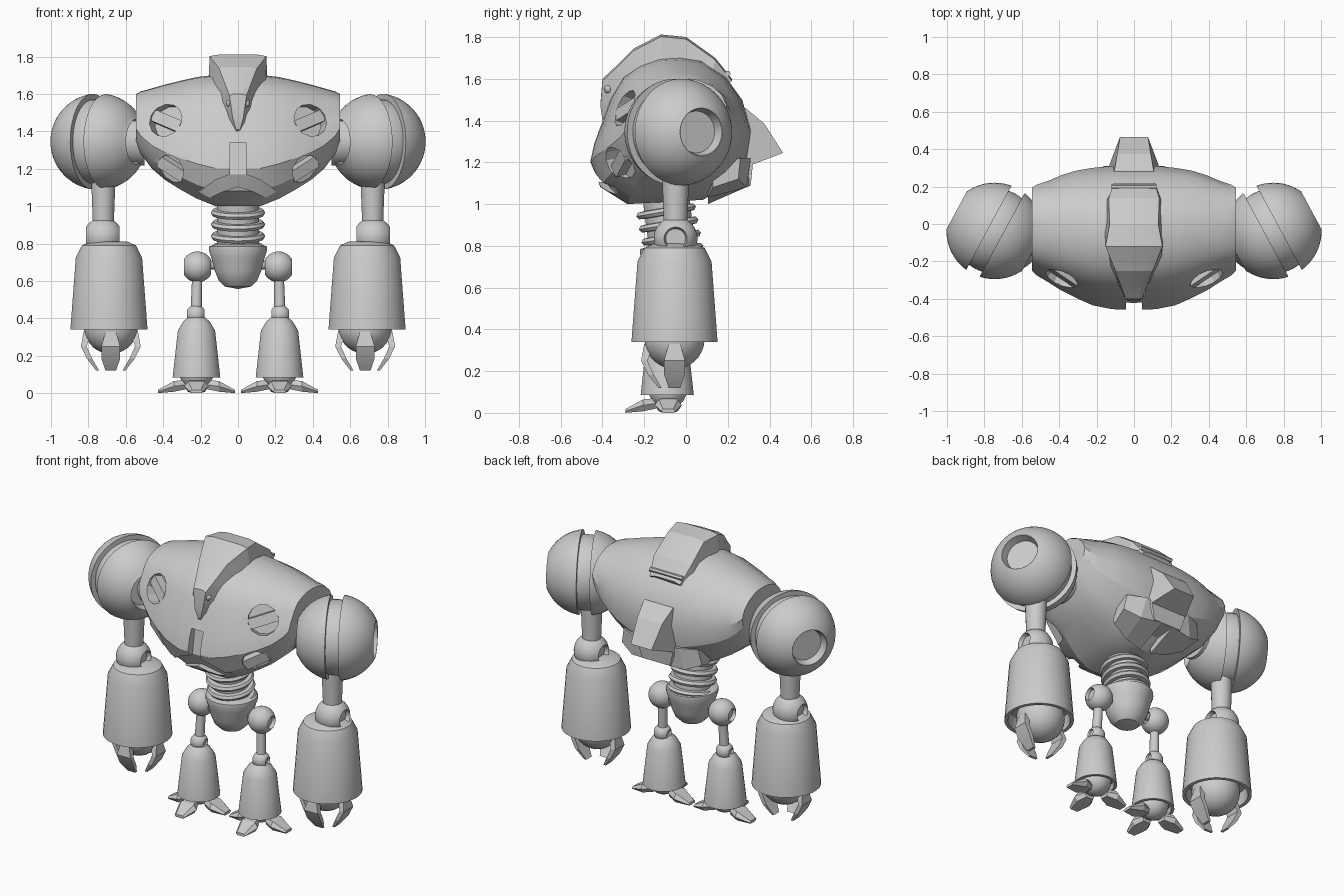
import bpy, bmesh
from math import sin, cos, pi, sqrt, radians, asin
from mathutils import Vector, Matrix
from mathutils.bvhtree import BVHTree

if "Cube" in bpy.data.objects:
    bpy.data.objects.remove(bpy.data.objects["Cube"])


def make(name, verts, faces, mirror=False, angle=32):
    bm = bmesh.new()
    vs = [bm.verts.new(v) for v in verts]
    for f in faces:
        bm.faces.new([vs[i] for i in f])
    bmesh.ops.remove_doubles(bm, verts=bm.verts, dist=1e-5)
    bmesh.ops.recalc_face_normals(bm, faces=bm.faces)
    me = bpy.data.meshes.new(name)
    bm.to_mesh(me)
    bm.free()
    me.shade_smooth()
    me.set_sharp_from_angle(angle=radians(angle))
    ob = bpy.data.objects.new(name, me)
    bpy.context.collection.objects.link(ob)
    if mirror:
        ob.modifiers.new("mirror", 'MIRROR').use_mirror_merge = False
    return ob


def loft(name, rings, mirror=False, angle=32):
    n = len(rings[0])
    faces = [(k*n+i, k*n+(i+1) % n, (k+1)*n+(i+1) % n, (k+1)*n+i)
             for k in range(len(rings)-1) for i in range(n)]
    last = (len(rings)-1)*n
    faces += [tuple(range(n)), tuple(range(last, last+n))]
    return make(name, [v for r in rings for v in r], faces, mirror, angle)


def lathe(name, profile, origin=(0, 0, 0), axis=(0, 0, 1), seg=32, mirror=False):
    """Revolve (radius, height) points; the ends are closed by tiny merged rings."""
    q = Vector((0, 0, 1)).rotation_difference(Vector(axis))
    rings = [[Vector(origin) + q @ Vector((r*cos(2*pi*(i+.5)/seg), r*sin(2*pi*(i+.5)/seg), h))
              for i in range(seg)] for r, h in profile]
    return loft(name, [[v for v in r] for r in rings], mirror)


def rod(name, a, b, ra, rb, mirror=False, seg=20):
    a, b = Vector(a), Vector(b)
    return lathe(name, [(ra, 0), (rb, (b-a).length)], a, b-a, seg, mirror)


def arc(r, d0, d1, n=12):
    a, b = asin(d0/r), asin(d1/r)
    return [(r*cos(a+(b-a)*i/n), r*sin(a+(b-a)*i/n)) for i in range(n+1)]


def joint_ball(name, c, r, hole):
    e = sqrt(r*r-hole*hole)
    prof = [(hole*.85, -e*.7), (hole, -e)] + arc(r, -e, e, 14)[1:-1] + [(hole, e), (hole*.85, e*.7)]
    lathe(name, prof, c, (1, 0, 0), 28, True)


# torso: centre section scaled along the width
sec = [(-.13, 1.70), (-.22, 1.665), (-.30, 1.61), (-.36, 1.51), (-.40, 1.40), (-.44, 1.30), (-.46, 1.21),
       (-.41, 1.09), (-.28, 1.01), (-.1, 1.02), (.08, 1.03), (.2, 1.1), (.29, 1.22), (.31, 1.36),
       (.27, 1.5), (.19, 1.61), (.07, 1.69), (-.03, 1.705)]
stations = [(0, -.46, .31, 1.00, 1.705), (.12, -.455, .31, 1.0, 1.702), (.22, -.435, .30, 1.04, 1.69),
            (.31, -.395, .285, 1.09, 1.67), (.39, -.355, .26, 1.14, 1.65), (.46, -.31, .23, 1.20, 1.63),
            (.52, -.275, .21, 1.28, 1.613), (.545, -.25, .195, 1.34, 1.60)]
stations = [(-s[0],)+s[1:] for s in stations[:0:-1]] + stations
rings = []
for x, yf, yb, zb, zt in stations:
    rings.append([(x, yf+(y+.46)/.77*(yb-yf), zb+(z-1.01)/.695*(zt-zb)) for y, z in sec])
torso = loft("torso", rings, angle=26)
bv = BVHTree.FromPolygons([v.co for v in torso.data.vertices], [p.vertices[:] for p in torso.data.polygons])

# round chest vents with a diagonal slat, and the split in the chin
cutters = []
for tag, x, z, r, nrm in (("upper", .388, 1.46, .093, (.45, -.85, .28)), ("lower", .362, 1.195, .083, (.42, -.85, -.2))):
    n = Vector(nrm).normalized()
    p = bv.ray_cast(Vector((x, -2, z)), Vector((0, 1, 0)))[0]
    cutters.append(rod(tag+"_vent_cutter", p-n*.06, p+n*.2, r, r, True, 12))
    u = Vector((.88, 0, .42))
    u = (u - n*u.dot(n)).normalized()
    w = n.cross(u)
    ring = [[p + u*a*r*.97 + w*b*.032 + n*d for a, b in ((-1, -1), (1, -1), (1, 1), (-1, 1))] for d in (-.07, -.008)]
    loft(tag+"_vent_slat", ring, True)
half = [(.043, 1.34, -.385), (.043, 1.17, -.41), (.12, 1.14, -.385), (.27, 1.035, -.30),
        (.25, .99, -.28), (.20, 1.02, -.30), (.09, 1.075, -.36)]
outline = half + [(0, 1.105, -.38)] + [(-x, z, y) for x, z, y in half[::-1]]
cut = loft("chin_groove_cutter", [[(x, -.7, z) for x, z, y in outline], [(x, y, z) for x, z, y in outline]])
bm = bmesh.new()
bm.from_mesh(cut.data)
bmesh.ops.triangulate(bm, faces=bm.faces)
bm.to_mesh(cut.data)
bm.free()
cutters.append(cut)
for c in cutters:
    c.hide_render = True
    m = torso.modifiers.new("cut", 'BOOLEAN')
    m.object, m.solver = c, 'EXACT'
bpy.context.view_layer.update()
torso.data = bpy.data.meshes.new_from_object(torso.evaluated_get(bpy.context.evaluated_depsgraph_get()))
torso.modifiers.clear()
torso.data.set_sharp_from_angle(angle=radians(26))
for c in cutters:
    bpy.data.objects.remove(c)

# beaked crest: (top y, z, half width, base y, z, half width)
crest = [(.22, 1.60, .11, .18, 1.55, .12), (.14, 1.70, .135, .12, 1.6, .155), (0, 1.80, .13, 0, 1.64, .155),
         (-.12, 1.812, .152, -.10, 1.64, .158), (-.25, 1.745, .10, -.2, 1.60, .145), (-.33, 1.665, .07, -.26, 1.53, .115),
         (-.40, 1.60, .045, -.31, 1.47, .08), (-.41, 1.48, .028, -.34, 1.42, .045), (-.40, 1.41, .008, -.37, 1.38, .012)]
loft("head_crest", [[(-wb, yb, zb), (-w, y, z-.01), (-w*.6, y, z), (w*.6, y, z), (w, y, z-.01), (wb, yb, zb)]
                    for y, z, w, yb, zb, wb in crest], angle=15)
lathe("eye", arc(.02, -.0199, .0199, 6), (.045, -.372, 1.55), seg=10, mirror=True)
rod("crest_rear_slot", (-.12, .20, 1.625), (.12, .20, 1.625), .014, .014, seg=6)

# angular back fin and the plates at its foot
fin = [(.18, 1.47, .13), (.285, 1.46, .105), (.375, 1.385, .09), (.465, 1.245, .075), (.32, 1.19, .13),
       (.31, 1.09, .10), (.12, 1.07, .16), (.12, 1.25, .16)]
loft("back_fin", [[(s*w, y, z) for y, z, w in fin] for s in (-1, 1)], angle=15)
loft("tail_plate", [[(.04, .10, 1.20), (.04, .31, 1.20), (.04, .31, 1.09), (.04, .105, 1.0)],
                    [(.17, .10, 1.20), (.16, .31, 1.22), (.19, .29, 1.08), (.15, .105, 1.03)],
                    [(.29, .12, 1.20), (.27, .26, 1.22), (.29, .25, 1.12), (.26, .13, 1.08)]], True, 15)

# split shoulder balls on a slanted axle
C, A = Vector((.745, -.037, 1.345)), Vector((.88, .475, 0)).normalized()
R = .258
lathe("shoulder_outer_shell", [(.2, .035)] + arc(R, .035, sqrt(R*R-.115**2), 14), C, A, 40, True)
bpy.data.objects.remove(bpy.data.objects["shoulder_outer_shell"])
e = sqrt(R*R-.115**2)
q = Vector((0, 0, 1)).rotation_difference(A)
lathe("shoulder_outer_shell", [(.2, .035)] + arc(R, .035, e, 14) + [(.113, e-.001), (.10, e-.05)], C, A, 40, True)
lathe("shoulder_inner_shell", [(.11, -e+.05), (.12, -e)] + arc(R, -e, -.045, 14)[1:] + [(.2, -.045)], C, A, 40, True)
lathe("shoulder_core", arc(.228, -.1, .1, 6), C, A, 40, True)
rod("shoulder_axle", (.50, -.04, 1.345), (.68, -.04, 1.345), .13, .13, True, 24)

# arms
rod("upper_arm", (.72, -.05, .84), (.72, -.05, 1.15), .054, .066, True)
joint_ball("elbow", (.722, -.05, .835), .105, .055)
lathe("forearm", [(.10, .81), (.145, .79), (.178, .725), (.207, .34), (.185, .34), (.175, .42), (.05, .42)],
      (.69, -.055, 0), mirror=True, seg=36)
lathe("hand", arc(.145, -.1449, .1449, 14), (.68, -.055, .355), mirror=True)
claw = [(.10, .145, .33, .028), (.13, .16, .25, .05), (.10, .128, .185, .05), (.062, .078, .12, .028)]
toe = [(.06, .02, .07, .035), (.12, .008, .065, .065), (.205, 0, .018, .035)]


def radial(cx, cy, a, r, w, z):
    return (cx + r*cos(a) - w*sin(a), cy + r*sin(a) + w*cos(a), z)


for tag, a in (("front", -pi/2), ("outer", 0), ("inner", pi)):
    loft(tag+"_claw", [[radial(.68, -.055, a, r, w, z) for r, w in ((ri, -h), (ro, -h), (ro, h), (ri, h))]
                       for ri, ro, z, h in claw], True, 15)
    loft(tag+"_toe", [[radial(.222, -.085, a, r, w, z) for w, z in ((-h*.7, z0), (h*.7, z0), (h, (z0+z1)/2),
                                                                 (h*.7, z1), (-h*.7, z1), (-h, (z0+z1)/2))]
                      for r, z0, z1, h in toe], True, 15)

# spine with tilted rings, and pelvis
rod("spine", (0, -.06, .75), (0, -.10, 1.06), .112, .112, seg=28)
for i in range(4):
    z = .965 - i*.063
    lathe(f"spine_ring_{i+1}", [(.09, -.02), (.135, -.016), (.145, 0), (.135, .016), (.09, .02)],
          (0, -.095+i*.012, z), (0, -.17, 1), 32)
lathe("pelvis", [(.10, .80), (.155, .785), (.157, .765), (.142, .72), (.125, .655), (.105, .605), (.07, .57), (0, .557)],
      (0, -.065, 0))

# legs
rod("hip_axle", (.05, -.065, .685), (.20, -.065, .685), .024, .024, True)
joint_ball("hip", (.217, -.065, .675), .083, .04)
rod("thigh", (.217, -.067, .66), (.224, -.08, .43), .027, .03, True)
joint_ball("knee", (.225, -.08, .42), .053, .025)
lathe("shin", [(.045, .405), (.07, .385), (.10, .335), (.128, .085), (.11, .085), (.105, .12), (.03, .12)],
      (.222, -.09, 0), mirror=True)
lathe("foot_ball", arc(.092, -.0919, .0919, 10), (.222, -.087, .11), mirror=True, seg=24)
